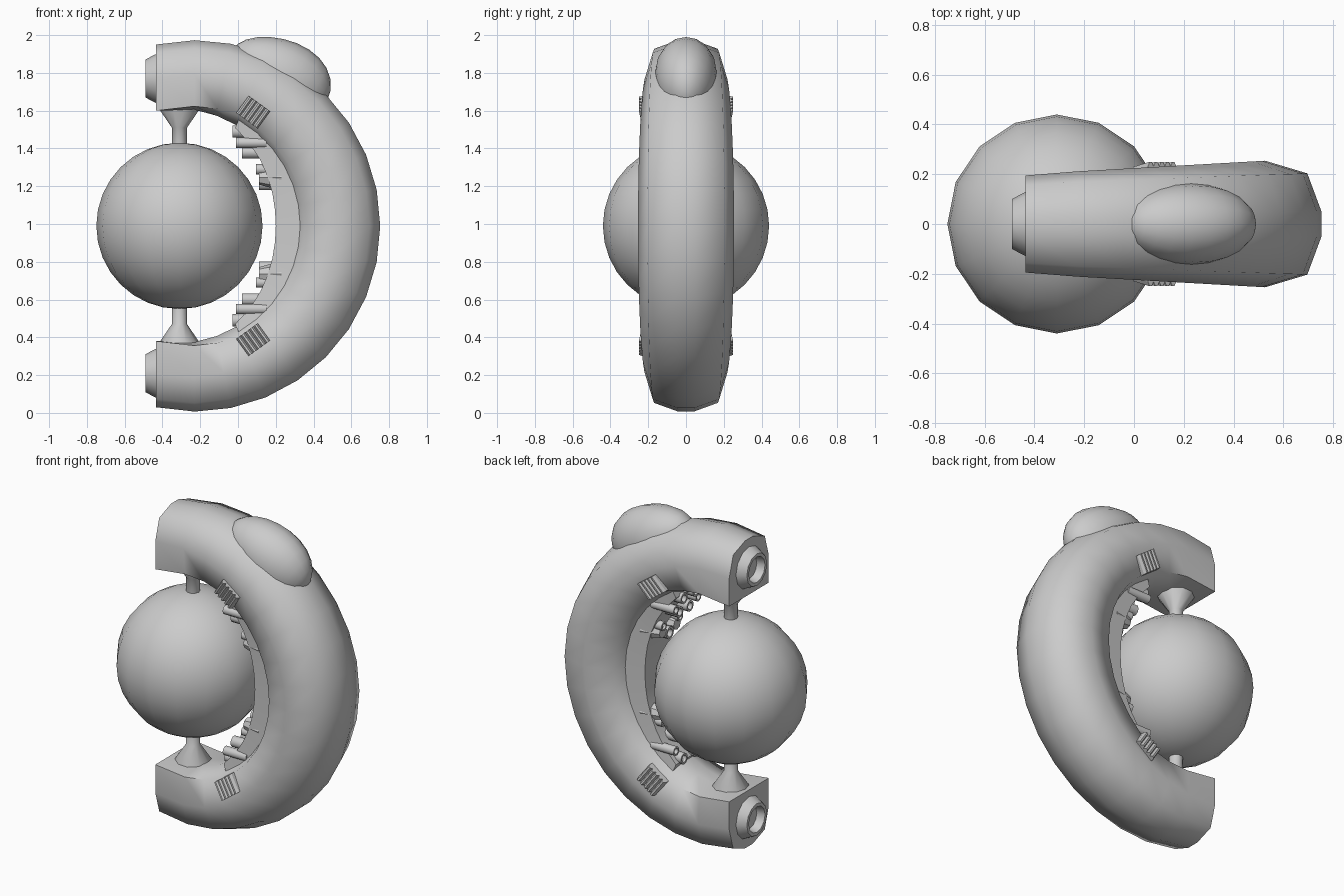
import bpy, bmesh
from math import sin, cos, pi, radians, degrees
from mathutils import Matrix, Vector

if "Cube" in bpy.data.objects:
    bpy.data.objects.remove(bpy.data.objects["Cube"])

CX, CZ, R = -0.23, 0.99, 0.983     # centre and outer radius of the C-shaped body


def finish(name, bm, angle=60):
    bmesh.ops.recalc_face_normals(bm, faces=bm.faces)
    me = bpy.data.meshes.new(name)
    bm.to_mesh(me)
    bm.free()
    ob = bpy.data.objects.new(name, me)
    bpy.context.collection.objects.link(ob)
    bpy.ops.object.select_all(action='DESELECT')
    ob.select_set(True)
    bpy.context.view_layer.objects.active = ob
    bpy.ops.object.shade_smooth_by_angle(angle=radians(angle))
    return ob


def loft(name, rings, angle=60):
    bm = bmesh.new()
    vs = [[bm.verts.new(p) for p in ring] for ring in rings]
    n = len(vs[0])
    for a, b in zip(vs, vs[1:]):
        for i in range(n):
            j = (i + 1) % n
            bm.faces.new((a[i], a[j], b[j], b[i]))
    bm.faces.new(vs[0])
    bm.faces.new(vs[-1])
    return finish(name, bm, angle)


def lathe(name, profile, origin, axis, sides):
    # profile = (radius, distance along axis)
    m = Matrix.Translation(origin) @ Vector(axis).to_track_quat('Z', 'Y').to_matrix().to_4x4()
    return loft(name, [[m @ Vector((r * cos(2 * pi * i / sides), r * sin(2 * pi * i / sides), d))
                        for i in range(sides)] for r, d in profile], 40)


def inner(t):
    return 0.53 + 0.085 * min(1, abs(degrees(t)) / 90) ** 2


def polar(t, r, y):
    return Vector((CX + r * cos(t), y, CZ + r * sin(t)))


def section(q):
    # rounded cross-section; q squares off its inner corners
    half = [(1, .2), (.75, .8), (0, 1), (-.75 - .25 * q, .8 + .2 * q), (-1, .2)]
    return half + [(a, -b) for a, b in reversed(half)]


# C-shaped body, its inner side squared off towards the ends
rings = []
for k in range(-9, 10):
    t = radians(11.25 * k)
    ri = inner(t)
    mid, h = (R + ri) / 2, (R - ri) / 2
    pts = section({9: 1, 8: .6, 7: .25}.get(abs(k), 0))
    if abs(k) == 9:
        s = k / 9
        rings.append([Vector((-.435, .195 * b, CZ + s * (.785 + .175 * a))) for a, b in pts])
    else:
        w = .2 + .055 * (CX + mid * cos(t) + .43) / .97
        rings.append([polar(t, mid + h * a, w * b) for a, b in pts])
loft("curved_body", rings)

# raised band on the inside of the curve
rings = []
for k in range(-6, 7):
    t = radians(11.25 * k)
    ri = inner(t)
    top = ri - .1 * cos(t * 1.2)
    rings.append([polar(t, r, y) for r, y in
                  ((ri + .1, .135), (top, .12), (top, -.12), (ri + .1, -.135))])
loft("inner_band", rings, 30)

# central ball
bm = bmesh.new()
bmesh.ops.create_uvsphere(bm, u_segments=16, v_segments=16, radius=.44,
                          matrix=Matrix.Translation((-.31, 0, CZ)))
finish("ball", bm)

# egg-shaped pod on the upper shoulder, fuller towards the lower end
bm = bmesh.new()
bmesh.ops.create_uvsphere(bm, u_segments=16, v_segments=12, radius=1)
for v in bm.verts:
    x, y, z = v.co
    v.co = (x * .195 * (1 + .15 * z), y * .166, z * .285)
tilt = Vector((.88, 0, -.47)).to_track_quat('Z', 'Y').to_matrix()
if abs((tilt @ Vector((1, 0, 0))).y) > .5:      # keep the deep side in the xz plane
    tilt = tilt @ Matrix.Rotation(pi / 2, 3, 'Z')
bm.transform(Matrix.Translation((.22, 0, 1.785)) @ tilt.to_4x4())
finish("shoulder_pod", bm)

# parts repeated at the top and bottom
tubes = [  # x start, height from the centre, y, radius
    (-.03, .50, .06, .034), (-.03, .50, -.06, .034), (-.01, .44, .11, .028),
    (-.01, .44, -.11, .028), (.02, .39, .03, .034), (.02, .39, -.07, .034),
    (.095, .30, .08, .028), (.095, .30, -.08, .028), (.11, .225, .0, .038)]
for s, side in ((1, "top"), (-1, "bottom")):
    # axle with flared foot
    lathe("axle_" + side, [(.04, .40), (.04, .52), (.105, .615), (.105, .66)],
          (-.31, 0, CZ), (0, 0, s), 10)
    # open socket on the end of the body
    lathe("end_socket_" + side,
          [(.14, .41), (.122, .45), (.1, .49), (.08, .49), (.07, .44)],
          (0, 0, CZ + s * .78), (-1, 0, 0), 12)
    # small hollow tubes inside the curve
    for i, (x, dz, y, r) in enumerate(tubes):
        lathe(f"inner_tube_{side}_{i}",
              [(r, .16), (r, 0), (r * .65, 0), (r * .65, .03)],
              (x, y, CZ + s * dz), (1, 0, 0), 10)
    # tapered housings behind the tubes
    for i, y in enumerate((-.07, .07)):
        lathe(f"tube_housing_{side}_{i}", [(.036, 0), (.05, .05), (.06, .12)],
              (.11, y, CZ + s * .255), (1, 0, 0), 8)
    # ribbed vents on both faces, leaning with the body
    for f, face in ((-1, "front"), (1, "back")):
        bm = bmesh.new()
        for i in range(5):
            u = (i - 2) * .028
            tri = [(-.014, .16), (-.014, .222), (-.005, .24), (.005, .24), (.014, .222), (.014, .16)]
            ends = [[bm.verts.new((u + a, f * (b + e * s * .18), e)) for a, b in tri]
                    for e in (-.056, .056)]
            bm.faces.new(ends[0])
            bm.faces.new(ends[1])
            for j in range(6):
                q = (j + 1) % 6
                bm.faces.new((ends[0][j], ends[0][q], ends[1][q], ends[1][j]))
        bm.transform(Matrix.Translation((.08, 0, CZ + s * .602))
                     @ Matrix.Rotation(s * radians(36), 4, 'Y'))
        finish(f"vent_{side}_{face}", bm, 20)
